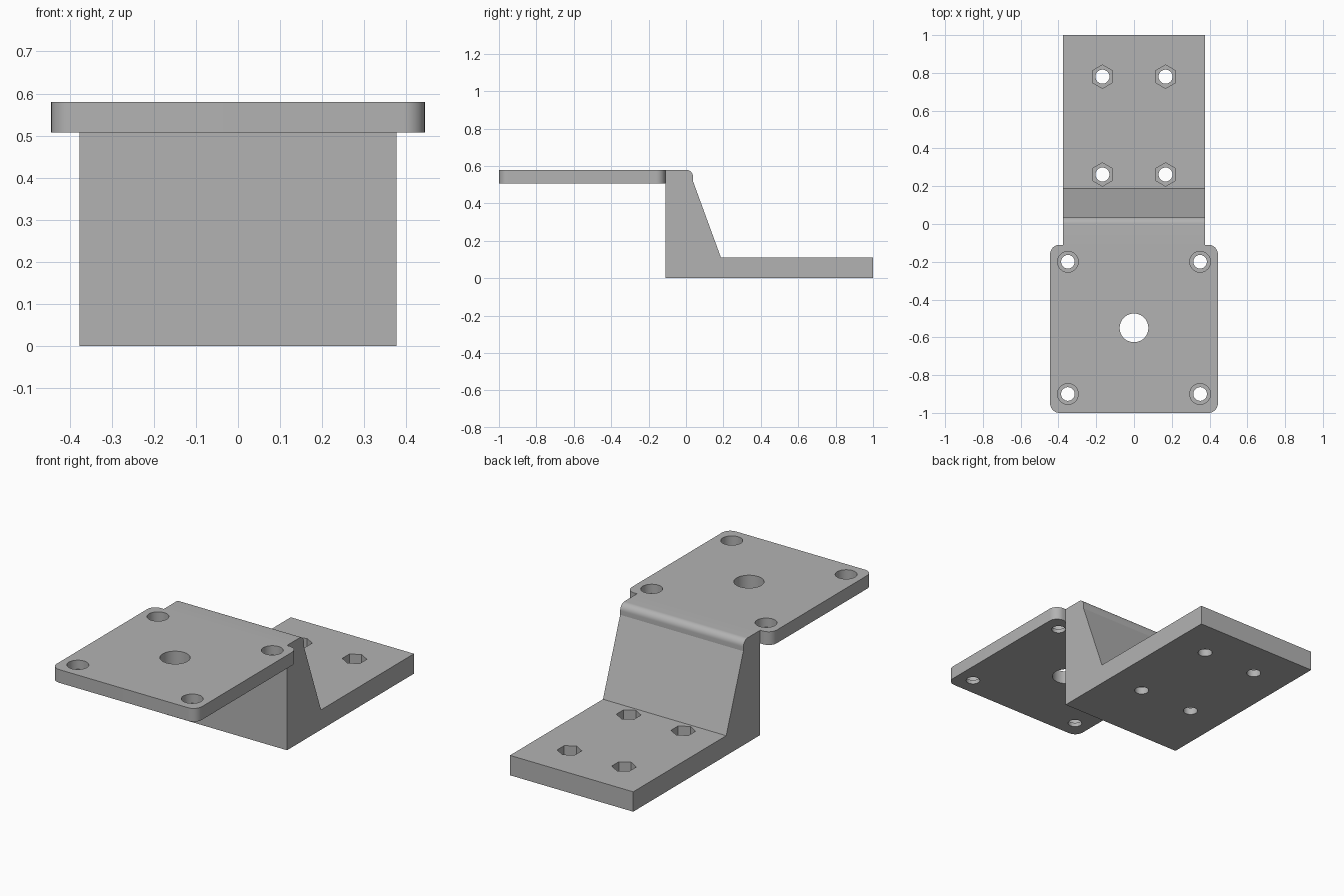
import bpy, bmesh, math
from mathutils import Matrix, Vector

cube = bpy.data.objects.get("Cube")
if cube:
    bpy.data.objects.remove(cube, do_unlink=True)

grey = bpy.data.materials.new("plain grey")
grey.use_nodes = True
colour = (0.45, 0.45, 0.45, 1)
grey.diffuse_color = colour
grey.node_tree.nodes["Principled BSDF"].inputs["Base Color"].default_value = colour


def add_object(name, bm):
    bmesh.ops.recalc_face_normals(bm, faces=bm.faces)
    mesh = bpy.data.meshes.new(name)
    bm.to_mesh(mesh)
    bm.free()
    mesh.materials.append(grey)
    obj = bpy.data.objects.new(name, mesh)
    bpy.context.collection.objects.link(obj)
    return obj


def prism(name, outline, sweep):
    """Closed outline swept along a vector."""
    bm = bmesh.new()
    face = bm.faces.new([bm.verts.new(p) for p in outline])
    made = bmesh.ops.extrude_face_region(bm, geom=[face])["geom"]
    bmesh.ops.translate(bm, vec=Vector(sweep),
                        verts=[v for v in made if isinstance(v, bmesh.types.BMVert)])
    return add_object(name, bm)


def arc(cx, cy, r, start, end, steps=10):
    angles = [math.radians(start + (end - start) * i / steps) for i in range(steps + 1)]
    return [(cx + r * math.cos(a), cy + r * math.sin(a)) for a in angles]


def combine(target, tool, operation):
    mod = target.modifiers.new(tool.name, "BOOLEAN")
    mod.operation = operation
    mod.solver = "EXACT"
    mod.object = tool
    bpy.context.view_layer.objects.active = target
    bpy.ops.object.modifier_apply(modifier=mod.name)
    bpy.data.objects.remove(tool, do_unlink=True)


def drill(target, x, y, radius, bottom, top, sides=48, turn=0):
    bm = bmesh.new()
    place = Matrix.Translation((x, y, (bottom + top) / 2)) @ Matrix.Rotation(turn, 4, "Z")
    bmesh.ops.create_cone(bm, cap_ends=True, segments=sides, radius1=radius,
                          radius2=radius, depth=top - bottom, matrix=place)
    cutter = add_object("drill_cutter", bm)
    cutter.hide_render = True
    combine(target, cutter, "DIFFERENCE")


# Foot and sloped upright, one side profile swept across the width
half, back, top, joint = 0.377, 1.0, 0.58, -0.11
profile = [(joint, 0), (back, 0), (back, 0.11), (0.187, 0.11), (0.037, 0.52)]
profile += arc(0, top - 0.037, 0.037, 0, 90) + [(joint, top)]
bracket = prism("mounting_bracket", [(-half, y, z) for y, z in profile], (2 * half, 0, 0))

# Upper plate with rounded corners
px, r, under = 0.444, 0.05, 0.507
outline = (arc(px - r, joint - r, r, 0, 90) + arc(r - px, joint - r, r, 90, 180)
           + arc(r - px, r - 1, r, 180, 270) + arc(px - r, r - 1, r, 270, 360))
plate = prism("upper_plate", [(x, y, under) for x, y in outline], (0, 0, top - under))
combine(bracket, plate, "UNION")

# Centre hole, counterbored plate holes and hexagonal nut pockets
drill(bracket, 0, -0.55, 0.076, 0.4, 0.7)
for side in (-1, 1):
    for y in (-0.2, -0.9):
        drill(bracket, side * 0.35, y, 0.036, 0.4, 0.7)
        drill(bracket, side * 0.35, y, 0.055, 0.53, 0.7)
    for y in (0.262, 0.78):
        drill(bracket, side * 0.167, y, 0.037, -0.1, 0.2)
        drill(bracket, side * 0.167, y, 0.062, 0.04, 0.2, 6, math.radians(60))

# Smooth the rounded edges, keep the rest crisp
bpy.ops.object.select_all(action="DESELECT")
bracket.select_set(True)
bpy.context.view_layer.objects.active = bracket
bpy.ops.object.shade_smooth_by_angle(angle=math.radians(18))
